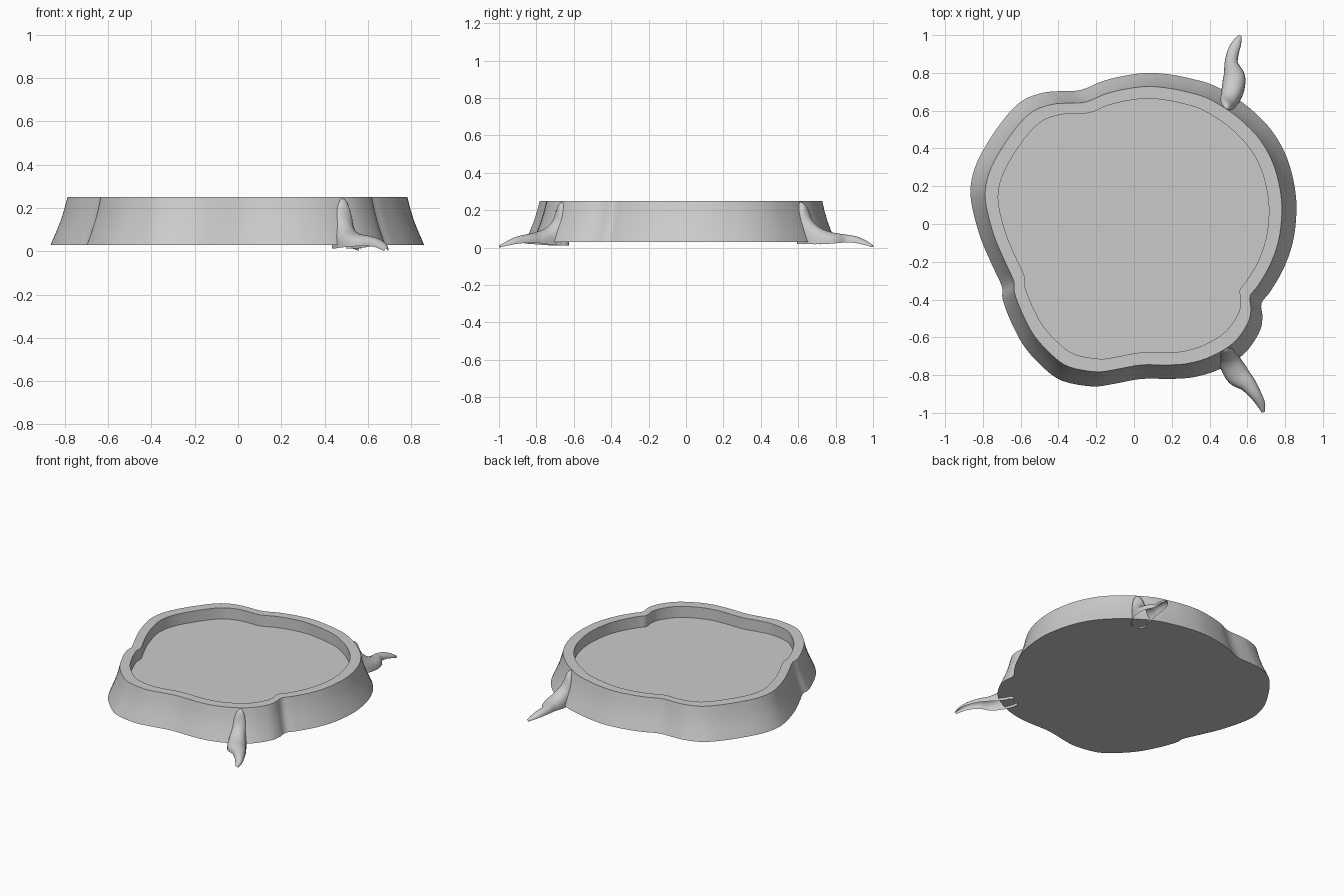
import bpy, bmesh, math
from mathutils import Vector

if "Cube" in bpy.data.objects:
    bpy.data.objects.remove(bpy.data.objects["Cube"])


def smooth_path(pts, steps, cyclic=False):
    """Catmull-Rom samples through points of any dimension."""
    n = len(pts)
    out = []
    for i in range(n if cyclic else n - 1):
        idx = [i - 1, i, i + 1, i + 2]
        idx = [k % n for k in idx] if cyclic else [min(max(k, 0), n - 1) for k in idx]
        a, b, c, d = (pts[k] for k in idx)
        for s in range(steps):
            t = s / steps
            out.append(tuple(0.5 * (2 * q + (r - p) * t + (2 * p - 5 * q + 4 * r - u) * t * t
                                    + (3 * q - p - 3 * r + u) * t ** 3)
                             for p, q, r, u in zip(a, b, c, d)))
    if not cyclic:
        out.append(tuple(pts[-1]))
    return out


def loft(name, rings, closed, cap_start, cap_end, angle=35):
    """Skin a list of equal-length rings into a mesh object."""
    bm = bmesh.new()
    rows = [[bm.verts.new(p) for p in ring] for ring in rings]
    n = len(rows[0])
    for lo, hi in zip(rows, rows[1:]):
        for i in range(n if closed else n - 1):
            j = (i + 1) % n
            bm.faces.new((lo[i], lo[j], hi[j], hi[i]))
    if cap_start:
        bm.faces.new(rows[0][::-1])
    if cap_end:
        bm.faces.new(rows[-1])
    me = bpy.data.meshes.new(name)
    bm.to_mesh(me)
    bm.free()
    ob = bpy.data.objects.new(name, me)
    bpy.context.collection.objects.link(ob)
    bpy.ops.object.select_all(action='DESELECT')
    ob.select_set(True)
    bpy.context.view_layer.objects.active = ob
    bpy.ops.object.shade_smooth_by_angle(angle=math.radians(angle))
    return ob


# Stump tray: wavy outline swept through a flared wall, rim and sunken floor
outline = [(.86, .06), (.85, .2), (.81, .35), (.74, .48), (.65, .58), (.55, .66), (.42, .735),
           (.3, .77), (.2, .79), (.08, .80), (-.05, .785), (-.17, .755), (-.25, .72),
           (-.31, .705), (-.40, .703), (-.48, .695), (-.58, .66), (-.66, .59), (-.75, .47),
           (-.83, .33), (-.865, .2), (-.855, .08), (-.81, -.08), (-.75, -.22), (-.70, -.33),
           (-.695, -.40), (-.65, -.52), (-.58, -.65), (-.48, -.76), (-.38, -.83), (-.22, -.86),
           (-.1, -.845), (.04, -.82), (.2, -.82), (.32, -.81), (.45, -.77), (.58, -.69),
           (.66, -.58), (.68, -.50), (.675, -.42), (.72, -.36), (.79, -.24), (.84, -.1)]
profile = [(1.0, .03), (.972, .085), (.946, .14), (.926, .195), (.91, .25), (.83, .25), (.83, .17)]
edge = smooth_path(outline, 4, cyclic=True)
loft("stump_tray", [[(x * s, y * s, z) for x, y in edge] for s, z in profile], True, True, True)


# Roots: open-bottomed arches; each station is x, y, half width, top z, bottom z
def root(name, stations):
    path = smooth_path(stations, 4)
    rings = []
    for i, (x, y, w, top, low) in enumerate(path):
        a, b = path[max(i - 1, 0)], path[min(i + 1, len(path) - 1)]
        side = Vector((b[1] - a[1], a[0] - b[0])).normalized()
        ring = []
        for k in range(17):
            t = math.pi * k / 16
            c, s = math.cos(t), max(math.sin(t), 0)
            ring.append((x + side.x * w * c, y + side.y * w * c,
                         max(low, 0) + max(top - low, 0.002) * s ** 0.75))
        rings.append(ring)
    return loft(name, rings, False, False, False, 60)


root("front_root", [(.475, -.635, .025, .225, .012), (.48, -.65, .044, .245, .012),
                    (.485, -.68, .052, .23, .012), (.495, -.705, .056, .15, .012),
                    (.515, -.745, .06, .105, .015), (.55, -.80, .062, .082, .02),
                    (.60, -.845, .045, .072, .025), (.645, -.905, .031, .058, .022),
                    (.673, -.955, .022, .035, .012), (.684, -.997, .008, .012, .0)])
root("back_root", [(.485, .595, .025, .225, .018), (.487, .61, .044, .245, .018),
                   (.495, .64, .05, .225, .018), (.51, .67, .055, .15, .018),
                   (.525, .72, .06, .105, .018), (.53, .78, .058, .082, .022),
                   (.515, .85, .036, .07, .028), (.525, .91, .031, .06, .025),
                   (.545, .96, .024, .038, .015), (.563, .998, .008, .014, .002)])
